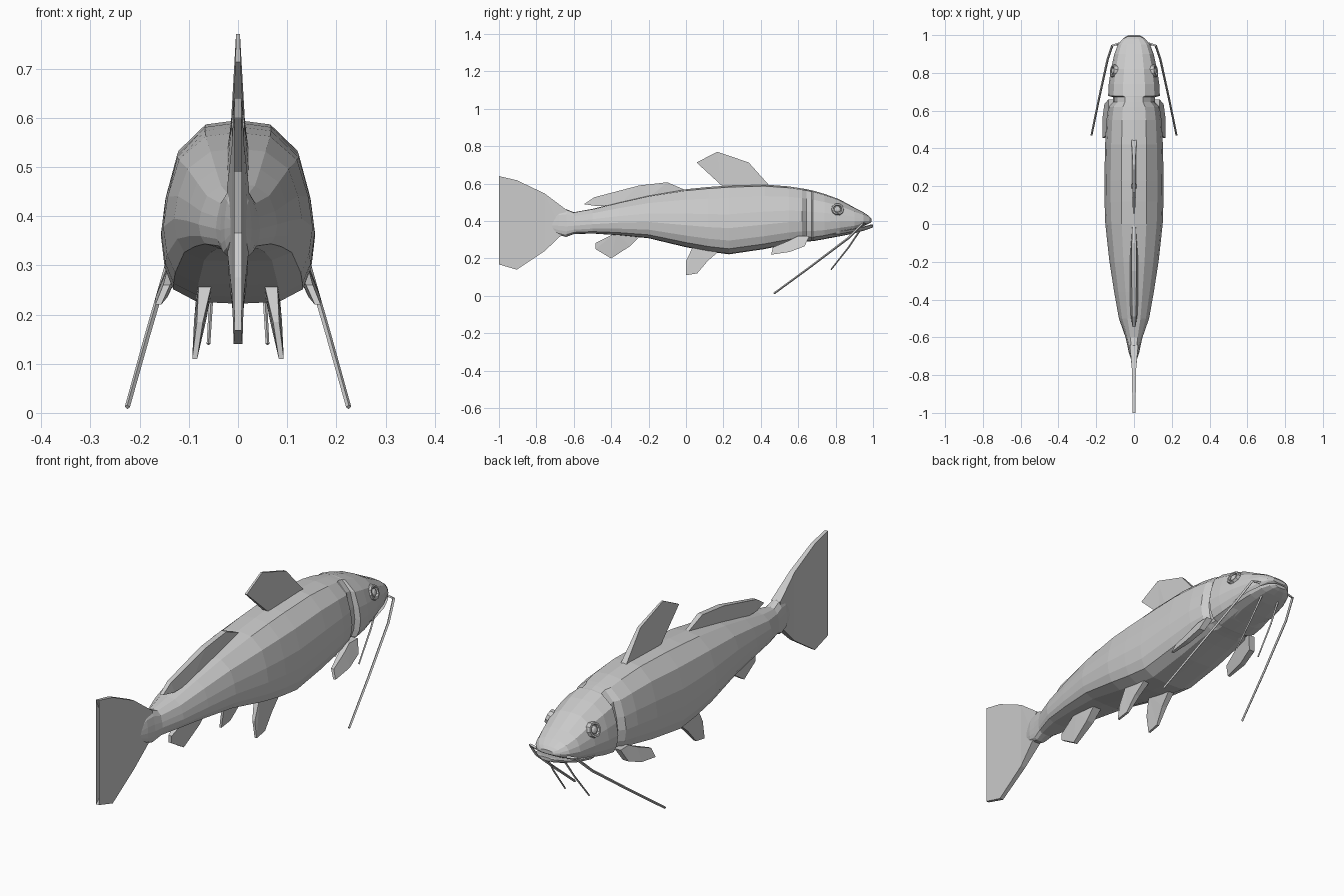
import bpy, bmesh, math
from mathutils import Vector, Matrix

grey = bpy.data.materials.new("fish_grey")
grey.diffuse_color = (0.6, 0.6, 0.6, 1)


def finish(bm, name):
    bmesh.ops.recalc_face_normals(bm, faces=bm.faces)
    me = bpy.data.meshes.new(name)
    bm.to_mesh(me)
    bm.free()
    me.materials.append(grey)
    ob = bpy.data.objects.new(name, me)
    bpy.context.collection.objects.link(ob)
    return ob


def loft(name, rings):
    """Skin a list of closed rings and cap both ends."""
    bm = bmesh.new()
    vs = [[bm.verts.new(p) for p in r] for r in rings]
    n = len(vs[0])
    for a, b in zip(vs, vs[1:]):
        for i in range(n):
            j = (i + 1) % n
            bm.faces.new((a[i], a[j], b[j], b[i]))
    bm.faces.new(vs[0])
    bm.faces.new(vs[-1])
    return finish(bm, name)


# half cross-section as (width fraction, height fraction), top to bottom
HALF = [(0, 1), (.43, .975), (.79, .82), (.94, .58), (1, .38), (.95, .2), (.84, .08), (.53, .01), (0, 0)]


def section(y, bottom, top, w, half=HALF):
    pts = half + [(-a, b) for a, b in half[-2:0:-1]]
    return [(a * w, y, bottom + b * (top - bottom)) for a, b in pts]


# body: y, bottom, top, half width (narrow ring behind the gill cover)
BODY = [(-.72, .35, .42, .015), (-.68, .325, .455, .028), (-.64, .315, .463, .036), (-.60, .33, .447, .045),
        (-.50, .333, .465, .08), (-.36, .324, .50, .105), (-.2, .308, .537, .13), (0, .26, .57, .152),
        (.12, .236, .582, .156), (.23, .222, .59, .157), (.42, .25, .595, .153), (.55, .277, .585, .146),
        (.62, .288, .574, .136), (.645, .29, .57, .112), (.672, .292, .564, .112), (.678, .292, .563, .137),
        (.74, .303, .545, .134), (.82, .325, .516, .122), (.90, .35, .472, .104), (.95, .372, .446, .085),
        (.98, .387, .425, .06), (.992, .395, .412, .035)]
loft("body", [section(*s) for s in BODY])

# lower jaw, set apart by the mouth slit
JAW = [(.74, .303, .36, .10), (.82, .318, .35, .112), (.90, .334, .362, .10),
       (.955, .35, .372, .08), (.985, .36, .38, .055), (1.0, .367, .382, .03)]
JAW_HALF = [(0, 1), (.6, 1), (1, .85), (.9, .4), (.55, .05), (0, 0)]
loft("lower_jaw", [section(*s, JAW_HALF) for s in JAW])


def fin(name, outline, x_at=lambda z: 0):
    """Thin plate from (y, z, half thickness), placed sideways by height."""
    bm = bmesh.new()
    sides = []
    for s in (1, -1):
        sides.append([bm.verts.new((x_at(z) + s * t, y, z)) for y, z, t in outline])
    caps = [bm.faces.new(v) for v in sides]
    n = len(outline)
    for i in range(n):
        j = (i + 1) % n
        bm.faces.new((sides[0][i], sides[0][j], sides[1][j], sides[1][i]))
    bmesh.ops.triangulate(bm, faces=caps)
    return finish(bm, name)


# fins on the centre line
fin("dorsal_fin", [(.45, .585, .014), (.335, .713, .007), (.168, .77, .004), (.056, .713, .005),
                   (.19, .59, .012), (.25, .56, .016), (.40, .56, .016)])
fin("adipose_fin", [(.01, .56, .008), (-.1, .607, .012), (-.25, .59, .013), (-.49, .527, .010),
                    (-.545, .49, .008), (-.48, .48, .018), (-.36, .485, .023), (-.2, .525, .023)])
fin("tail_fin", [(-.64, .46, .022), (-.757, .548, .012), (-.905, .618, .009), (-1, .64, .007), (-.985, .60, .007),
                 (-.873, .49, .008), (-.837, .366, .009), (-.89, .275, .008), (-1, .168, .007),
                 (-.905, .14, .009), (-.757, .238, .012), (-.66, .33, .022)])
fin("anal_fin", [(-.23, .335, .022), (-.30, .265, .018), (-.40, .20, .01), (-.484, .25, .008),
                 (-.484, .282, .008), (-.37, .34, .022)])

for side, sx in (("right", 1), ("left", -1)):
    # paired belly fins
    fin("pelvic_fin_" + side, [(.20, .26, .016), (.115, .185, .012), (.06, .12, .006), (0, .11, .005),
                               (0, .185, .006), (.04, .27, .014)],
        lambda z: sx * (.088 - (z - .11) * .14))
    fin("pectoral_fin_" + side, [(.66, .32, .016), (.634, .265, .014), (.555, .235, .012), (.455, .22, .006),
                                 (.465, .26, .007), (.55, .295, .012), (.60, .32, .014)],
        lambda z: sx * (.162 - (z - .22) * .42))

    # whiskers: tapered four-sided tubes
    paths = {"long": ([(.075, .955, .385), (.115, .945, .385), (.14, .87, .31), (.185, .665, .155),
                       (.225, .47, .012)], .007),
             "short": ([(.045, .93, .35), (.053, .87, .26), (.06, .775, .14)], .005)}
    for kind, (path, r) in paths.items():
        rings = []
        for i, p in enumerate(path):
            d = Vector(path[min(i + 1, len(path) - 1)]) - Vector(path[max(i - 1, 0)])
            u = d.cross(Vector((1, 0, 0))).normalized()
            v = d.cross(u).normalized()
            k = r * (1 - .25 * i / (len(path) - 1))
            rings.append([[sx * c if n == 0 else c for n, c in enumerate(Vector(p) + k * q)]
                          for q in (u, v, -u, -v)])
        loft(kind + "_whisker_" + side, rings)

    # eye: raised rim and ball, turned to follow the head
    place = Matrix.Translation((sx * .108, .81, .462)) @ Vector((sx, .12, .35)).to_track_quat('Z', 'Y').to_matrix().to_4x4()
    rim = []
    for r, h in ((.036, -.012), (.032, .009), (.024, .009), (.021, -.004)):
        rim.append([place @ Vector((r * math.cos(a * math.pi / 5), r * math.sin(a * math.pi / 5), h))
                    for a in range(10)])
    loft("eye_rim_" + side, rim)
    bm = bmesh.new()
    bmesh.ops.create_uvsphere(bm, u_segments=10, v_segments=6, radius=.018,
                              matrix=place @ Matrix.Diagonal((1, 1, .6, 1)))
    finish(bm, "eye_" + side)
